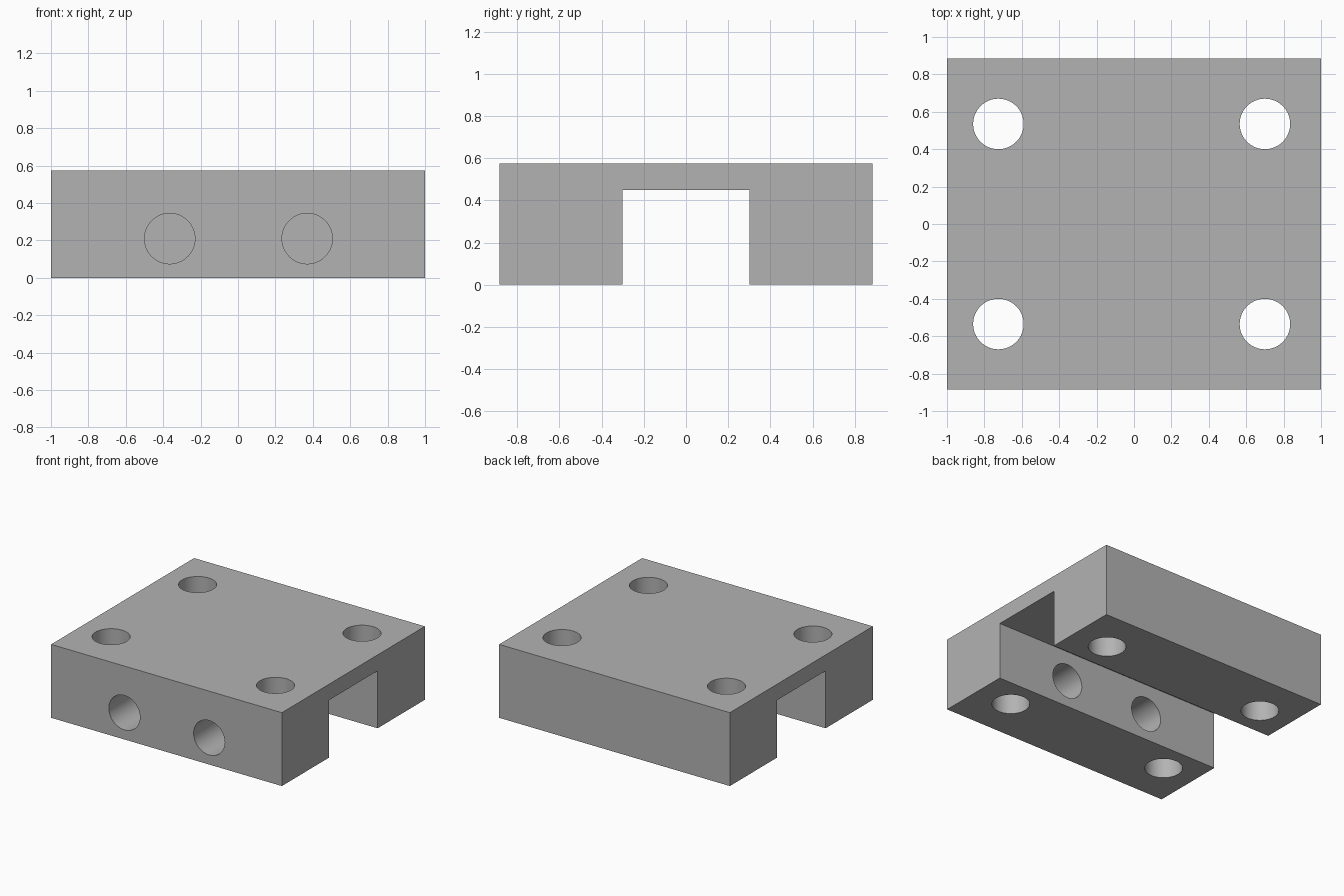
import bpy
import bmesh
import math

old = bpy.data.objects.get("Cube")
if old:
    bpy.data.objects.remove(old, do_unlink=True)

HALF_X, HALF_Y, HEIGHT = 1.0, 0.885, 0.575
SLOT, SLOT_TOP = 0.3, 0.45
RADIUS = 0.135

grey = bpy.data.materials.new("plain grey")
grey.use_nodes = True
colour = (0.45, 0.45, 0.45, 1)
grey.diffuse_color = colour
grey.node_tree.nodes["Principled BSDF"].inputs["Base Color"].default_value = colour

# Channel block: an upside-down U profile extruded along x
profile = [(-HALF_Y, 0), (-SLOT, 0), (-SLOT, SLOT_TOP), (SLOT, SLOT_TOP),
           (SLOT, 0), (HALF_Y, 0), (HALF_Y, HEIGHT), (-HALF_Y, HEIGHT)]
bm = bmesh.new()
face = bm.faces.new([bm.verts.new((-HALF_X, y, z)) for y, z in profile])
extruded = bmesh.ops.extrude_face_region(bm, geom=[face])["geom"]
moved = [v for v in extruded if isinstance(v, bmesh.types.BMVert)]
bmesh.ops.translate(bm, vec=(2 * HALF_X, 0, 0), verts=moved)
bmesh.ops.recalc_face_normals(bm, faces=bm.faces)
mesh = bpy.data.meshes.new("channel_block")
bm.to_mesh(mesh)
bm.free()
block = bpy.data.objects.new("channel_block", mesh)
bpy.context.collection.objects.link(block)
mesh.materials.append(grey)


def drill(name, location, depth, rotation=(0, 0, 0)):
    """Cut a round hole through the block and discard the cutter."""
    bpy.ops.mesh.primitive_cylinder_add(vertices=64, radius=RADIUS, depth=depth,
                                        location=location, rotation=rotation)
    cutter = bpy.context.object
    cutter.name = name
    cutter.hide_render = True
    cutter.data.materials.append(grey)
    mod = block.modifiers.new(name, "BOOLEAN")
    mod.operation = "DIFFERENCE"
    mod.solver = "EXACT"
    mod.object = cutter
    bpy.ops.object.select_all(action="DESELECT")
    block.select_set(True)
    bpy.context.view_layer.objects.active = block
    bpy.ops.object.modifier_apply(modifier=mod.name)
    bpy.data.objects.remove(cutter, do_unlink=True)


# Vertical bolt holes through both legs
for x in (-0.725, 0.7):
    for y in (-0.535, 0.535):
        drill("bolt_hole", (x, y, HEIGHT / 2), 1)

# Horizontal holes through the front leg only
for x in (-0.365, 0.37):
    drill("front_hole", (x, -(HALF_Y + SLOT) / 2, 0.21), 0.8, (math.pi / 2, 0, 0))

bpy.ops.object.shade_smooth_by_angle(angle=math.radians(30))
